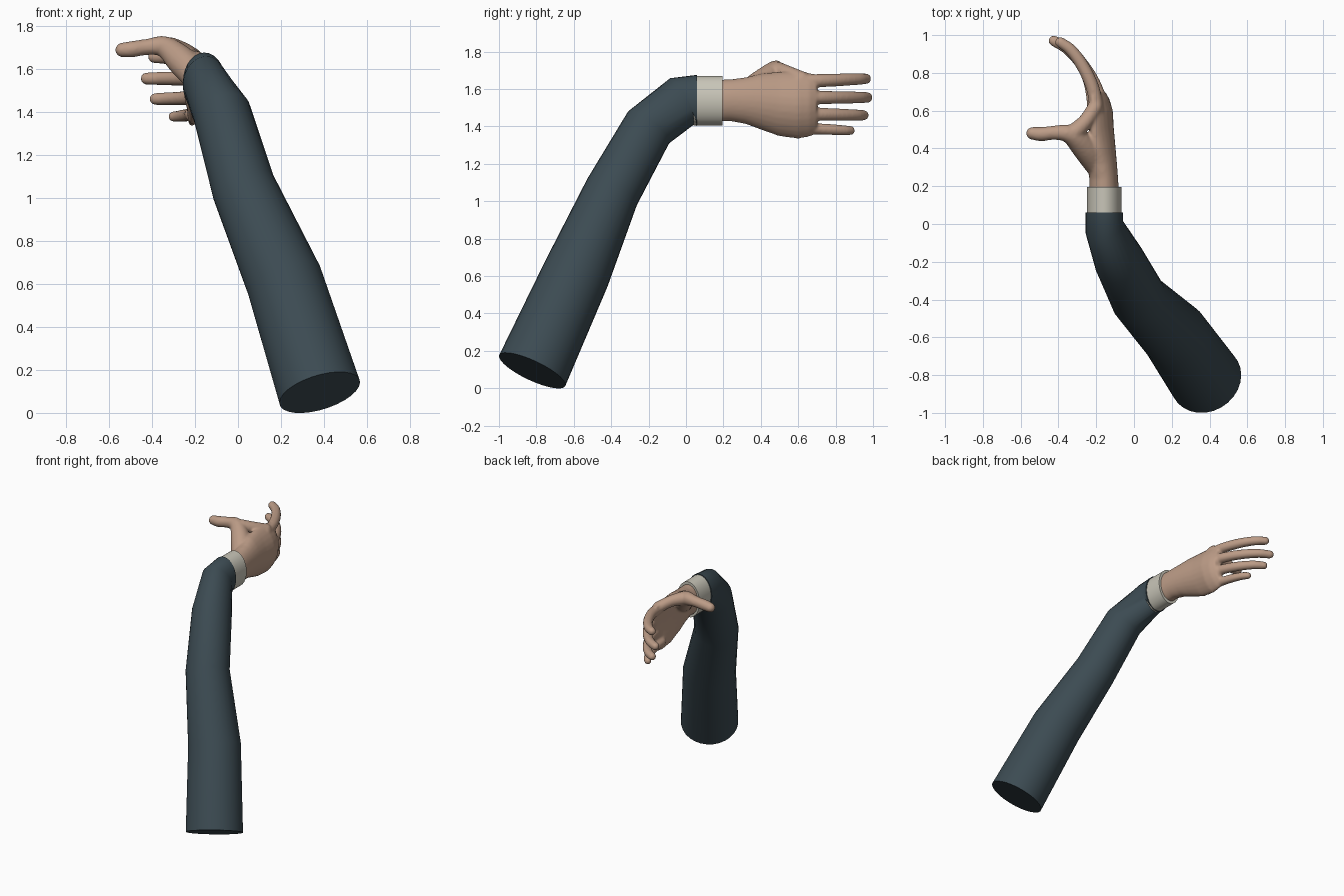
import bpy, bmesh, math
from mathutils import Vector, Matrix

if "Cube" in bpy.data.objects:
    bpy.data.objects.remove(bpy.data.objects["Cube"])


def material(name, rgb):
    m = bpy.data.materials.new(name)
    m.diffuse_color = (*rgb, 1)
    m.use_nodes = True
    m.node_tree.nodes["Principled BSDF"].inputs["Base Color"].default_value = m.diffuse_color
    return m


def loft(bm, rings, sides=28):
    """Skin elliptical rings: (centre, axis, half_u, half_v, bend)."""
    loops = []
    for c, d, a, b, bend in rings:
        c, d = Vector(c), Vector(d).normalized()
        ref = Vector((1, 0, 0)) if abs(d.x) < 0.8 else Vector((0, 0, 1))
        u = (ref - d * ref.dot(d)).normalized()
        v = d.cross(u)
        loop = []
        for i in range(sides):
            t = 2 * math.pi * i / sides
            p = c + u * a * math.cos(t) + v * b * math.sin(t)
            p.x -= bend * (b * math.sin(t)) ** 2
            loop.append(bm.verts.new(p))
        loops.append(loop)
    for l0, l1 in zip(loops, loops[1:]):
        for i in range(sides):
            j = (i + 1) % sides
            bm.faces.new((l0[i], l0[j], l1[j], l1[i]))
    bm.faces.new(loops[0][::-1])
    bm.faces.new(loops[-1])


def ball(bm, c, r):
    bmesh.ops.create_uvsphere(bm, u_segments=16, v_segments=10, radius=r,
                              matrix=Matrix.Translation(c))


def digit(bm, pts, steps=5):
    """Round-ended tube through (x, y, z, radius) points, Catmull-Rom smoothed."""
    p = [Vector(q) for q in pts]
    p = [2 * p[0] - p[1]] + p + [2 * p[-1] - p[-2]]
    path = []
    for i in range(1, len(p) - 2):
        for s in range(steps):
            t = s / steps
            path.append(0.5 * (2 * p[i] + (p[i + 1] - p[i - 1]) * t
                        + (2 * p[i - 1] - 5 * p[i] + 4 * p[i + 1] - p[i + 2]) * t * t
                        + (3 * p[i] - p[i - 1] - 3 * p[i + 1] + p[i + 2]) * t ** 3))
    path.append(p[-2])
    for q0, q1 in zip(path, path[1:]):
        c0, c1 = q0.to_3d(), q1.to_3d()
        loft(bm, [(c0, c1 - c0, q0[3], q0[3], 0), (c1, c1 - c0, q1[3], q1[3], 0)], 16)
        ball(bm, c0, q0[3])
    ball(bm, path[-1].to_3d(), path[-1][3])


def finish(bm, name, mat):
    bmesh.ops.recalc_face_normals(bm, faces=bm.faces)
    me = bpy.data.meshes.new(name)
    bm.to_mesh(me)
    bm.free()
    me.materials.append(mat)
    for f in me.polygons:
        f.use_smooth = True
    me.set_sharp_from_angle(angle=math.radians(50))
    ob = bpy.data.objects.new(name, me)
    bpy.context.collection.objects.link(ob)
    return ob


cloth = material("dark_cloth", (0.045, 0.07, 0.085))
linen = material("pale_linen", (0.58, 0.56, 0.48))
skin = material("skin", (0.50, 0.33, 0.24))

# Sleeve
bm = bmesh.new()
loft(bm, [
    ((0.38, -0.822, 0.095), (-0.31, 0.47, 1), 0.195, 0.195, 0),
    ((0.215, -0.585, 0.615), (-0.38, 0.42, 1), 0.18, 0.18, 0),
    ((0.025, -0.395, 1.05), (-0.40, 0.54, 1), 0.15, 0.15, 0),
    ((-0.075, -0.20, 1.395), (-0.38, 0.78, 1), 0.135, 0.139, 0),
    ((-0.157, -0.02, 1.535), (-0.57, 1.9, 1), 0.103, 0.139, 0),
    ((-0.157, 0.06, 1.538), (0, 1, 0), 0.099, 0.138, 0),
])
finish(bm, "sleeve", cloth)

# Cuff
bm = bmesh.new()
loft(bm, [((-0.157, y, 1.538), (0, 1, 0), 0.092, 0.132, 0) for y in (0.04, 0.195)])
finish(bm, "cuff", linen)

# Hand: palm, fingers and thumb merged into one skin
bm = bmesh.new()
palm = [(0.14, -0.158, 1.537, 0.080, 0.112, 0), (0.24, -0.160, 1.540, 0.076, 0.112, 0),
        (0.32, -0.170, 1.538, 0.080, 0.125, 0.3), (0.40, -0.175, 1.533, 0.078, 0.150, 0.9),
        (0.50, -0.170, 1.520, 0.064, 0.173, 1.4), (0.60, -0.165, 1.514, 0.053, 0.180, 1.6),
        (0.66, -0.172, 1.516, 0.043, 0.172, 1.6), (0.70, -0.182, 1.520, 0.030, 0.155, 1.6)]
loft(bm, [((x, y, z), (0, 1, 0), a, b, k) for y, x, z, a, b, k in palm])
# fingers: base x, height, tip x, tip y, radius
for bx, z0, z1, tx, ty, r in [(-0.195, 1.640, 1.655, -0.39, 0.962, 0.036),
                              (-0.172, 1.555, 1.555, -0.425, 0.970, 0.036),
                              (-0.182, 1.468, 1.460, -0.385, 0.950, 0.035),
                              (-0.215, 1.392, 1.378, -0.30, 0.880, 0.031)]:
    prof = [(0, 0, 1.05), (0.12, 0.33, 1.0), (0.38, 0.64, 0.95), (0.70, 0.88, 0.88), (1, 1, 0.80)]
    digit(bm, [(bx + (tx - bx) * fx, 0.60 + (ty - 0.60) * fy,
                z0 + (z1 - z0) * fy, r * fr) for fx, fy, fr in prof])
# thumb and the web to the index finger
digit(bm, [(-0.195, 0.32, 1.57, 0.070), (-0.26, 0.405, 1.635, 0.070), (-0.34, 0.475, 1.702, 0.050),
           (-0.42, 0.483, 1.702, 0.038), (-0.49, 0.476, 1.692, 0.038), (-0.538, 0.480, 1.688, 0.034)])
digit(bm, [(-0.31, 0.49, 1.700, 0.047), (-0.255, 0.545, 1.685, 0.040), (-0.205, 0.62, 1.655, 0.040)])
hand = finish(bm, "hand", skin)
rm = hand.modifiers.new("merge", 'REMESH')
rm.mode = 'VOXEL'
rm.voxel_size = 0.008
rm.use_smooth_shade = True
sm = hand.modifiers.new("soften", 'SMOOTH')
sm.factor = 0.5
sm.iterations = 8
